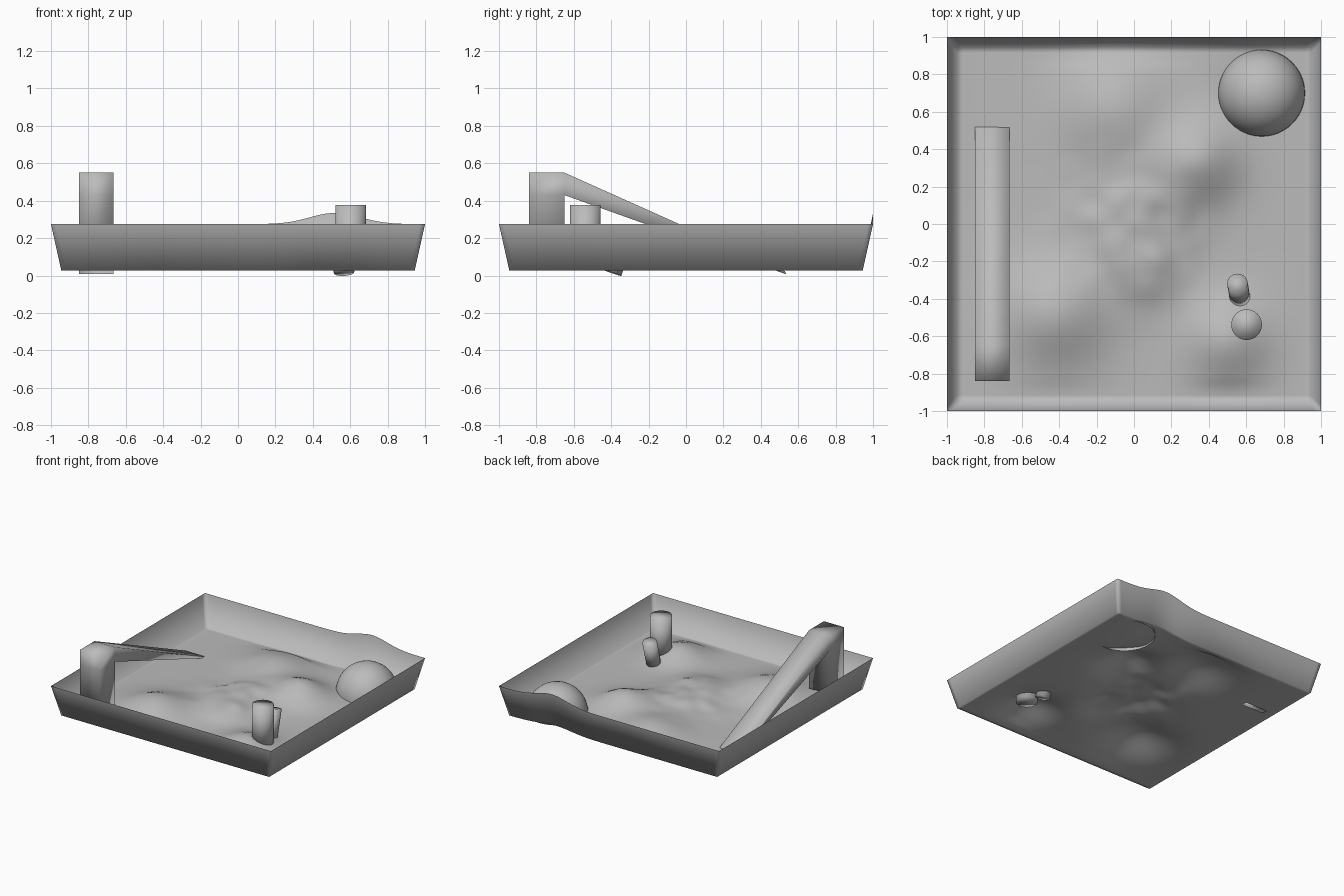
import bpy, bmesh, math
from mathutils import Matrix, Vector, noise

cube = bpy.data.objects.get("Cube")
if cube:
    bpy.data.objects.remove(cube)

# One plain grey for everything
grey = bpy.data.materials.new("plain_grey")
grey.use_nodes = True
grey.diffuse_color = (0.5, 0.5, 0.5, 1)
grey.node_tree.nodes["Principled BSDF"].inputs["Base Color"].default_value = (0.5, 0.5, 0.5, 1)


def finish(name, bm):
    """Turn a bmesh into a smooth grey object."""
    for face in bm.faces:
        face.smooth = True
    mesh = bpy.data.meshes.new(name)
    bm.to_mesh(mesh)
    bm.free()
    mesh.materials.append(grey)
    obj = bpy.data.objects.new(name, mesh)
    bpy.context.collection.objects.link(obj)
    return obj


FLOOR = 0.027
RIM = 0.275
HALF = 0.945

# Mounds of the floor: x, y, radius, height
MOUNDS = [
    (-0.10, 0.61, 0.28, 0.105),
    (0.34, 0.34, 0.21, 0.125),
    (-0.42, -0.48, 0.26, 0.12),
    (0.50, -0.62, 0.21, 0.10),
    (0.06, -0.24, 0.20, 0.05),
    (0.00, 0.04, 0.30, 0.08),
]


def swell(x, y):
    """Raised stretch of the back wall, fading towards the floor."""
    return 0.06 * math.exp(-((x - 0.52) / 0.19) ** 2 - ((1 - y) / 0.3) ** 2)


def ground(x, y):
    base = FLOOR + 0.5 * swell(x, y)
    mounds = sum(h * math.exp(-((x - cx) ** 2 + (y - cy) ** 2) / (r * r))
                 for cx, cy, r, h in MOUNDS)
    # small crumples around the middle
    mask = math.exp(-(x * x + y * y) / 0.1)
    mounds += 0.025 * mask * noise.noise(Vector((x * 8, y * 8, 0.4)))
    fade = min(1, (HALF - max(abs(x), abs(y))) / 0.12)
    return base + mounds * fade


# Tray: rolling floor with thin walls that lean outward
bm = bmesh.new()
bmesh.ops.create_grid(bm, x_segments=64, y_segments=64, size=HALF)
for v in bm.verts:
    v.co.z = ground(v.co.x, v.co.y)
border = [e for e in bm.edges if e.is_boundary]
walls = bmesh.ops.extrude_edge_only(bm, edges=border)["geom"]
for v in walls:
    if isinstance(v, bmesh.types.BMVert):
        v.co.x /= HALF
        v.co.y /= HALF
        v.co.z = RIM + swell(v.co.x, v.co.y) * (v.co.y > 0.99)
finish("tray", bm)

# Dome in the back corner, open underneath
bm = bmesh.new()
bmesh.ops.create_uvsphere(bm, u_segments=48, v_segments=24, radius=0.232,
                          matrix=Matrix.Translation((0.682, 0.70, 0.03)))
low = [v for v in bm.verts if v.co.z < 0.026]
bmesh.ops.delete(bm, geom=low, context="VERTS")
finish("dome", bm)

# Post with a long ramp down to the floor, from a side profile
PROFILE = [(-0.84, 0.07), (-0.84, 0.55), (-0.65, 0.55), (0.53, 0.022),
           (0.535, 0.007), (-0.65, 0.43), (-0.65, 0.07)]
bm = bmesh.new()
near = [bm.verts.new((-0.85, y, z)) for y, z in PROFILE]
far = [bm.verts.new((-0.665, y, z)) for y, z in PROFILE]
# each side as a post quad, a knee quad and a ramp quad
for ring in (near, far):
    a, b, c, d, e, f, g = ring
    knee = bm.verts.new((a.co.x, a.co.y, f.co.z))
    ring.insert(1, knee)
    for quad in ((a, knee, f, g), (knee, b, c, f), (c, d, e, f)):
        bm.faces.new(quad)
count = len(near)
for i in range(count):
    j = (i + 1) % count
    bm.faces.new((near[i], near[j], far[j], far[i]))
bmesh.ops.recalc_face_normals(bm, faces=bm.faces[:])
finish("ramp", bm)


def rod(name, start, end, radius):
    start, end = Vector(start), Vector(end)
    axis = end - start
    turn = axis.to_track_quat("Z", "Y").to_matrix().to_4x4()
    bm = bmesh.new()
    bmesh.ops.create_cone(bm, cap_ends=True, segments=32, radius1=radius,
                          radius2=radius, depth=axis.length,
                          matrix=Matrix.Translation((start + end) / 2) @ turn)
    finish(name, bm)


# Upright peg and a smaller leaning peg behind it
rod("upright_peg", (0.602, -0.538, 0.03), (0.602, -0.538, 0.376), 0.082)
rod("leaning_peg", (0.567, -0.398, 0.016), (0.553, -0.318, 0.25), 0.055)
